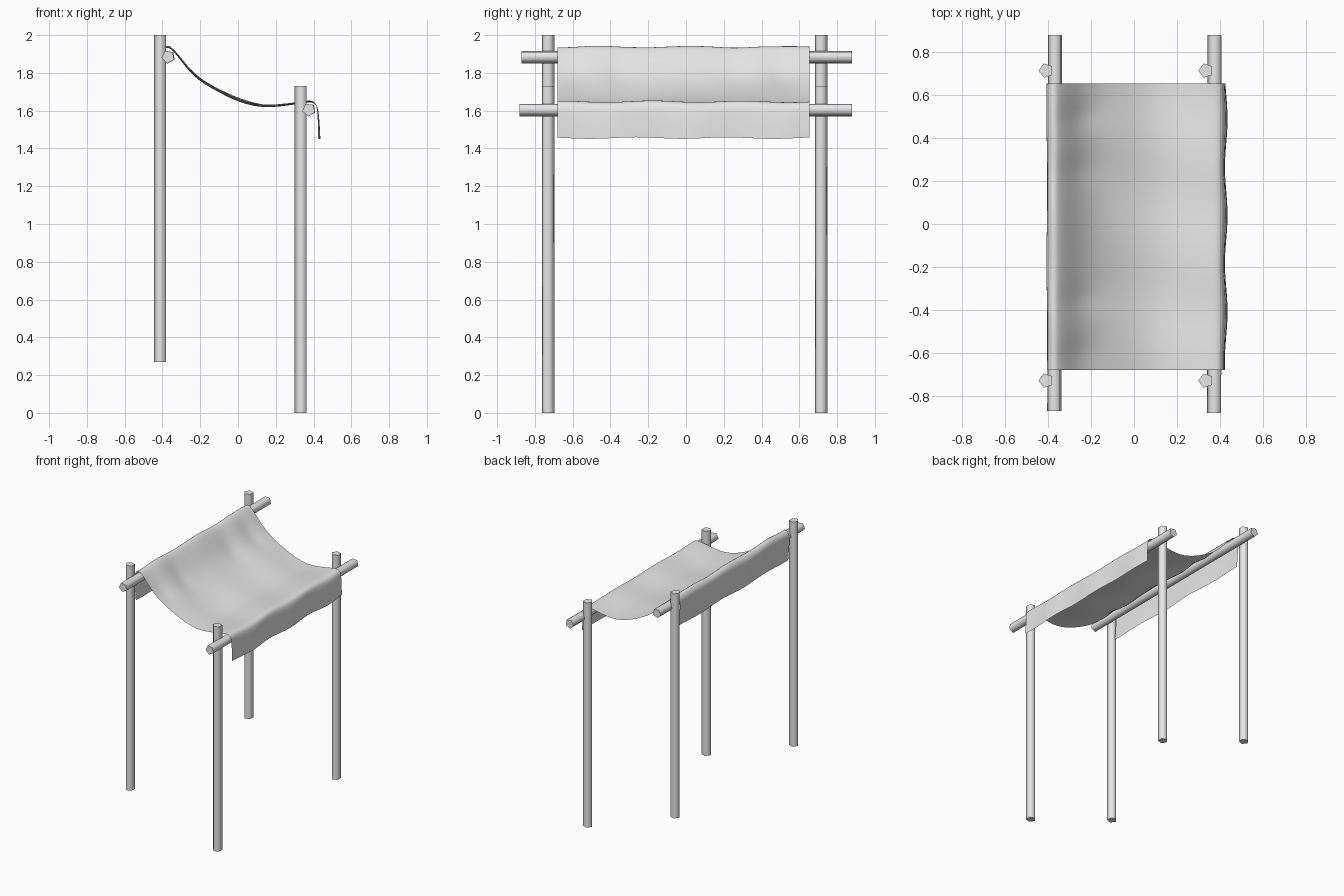
import bpy, bmesh, math
from mathutils import Vector, Matrix

cube = bpy.data.objects.get("Cube")
if cube:
    bpy.data.objects.remove(cube, do_unlink=True)

# Single plain grey material
grey = bpy.data.materials.new("plain_grey")
grey.use_nodes = True
grey.diffuse_color = (0.8, 0.8, 0.8, 1)
grey.node_tree.nodes["Principled BSDF"].inputs["Base Color"].default_value = (0.8, 0.8, 0.8, 1)


def finish(name, bm, angle):
    mesh = bpy.data.meshes.new(name)
    bm.to_mesh(mesh)
    bm.free()
    mesh.materials.append(grey)
    for poly in mesh.polygons:
        poly.use_smooth = True
    mesh.set_sharp_from_angle(angle=math.radians(angle))
    obj = bpy.data.objects.new(name, mesh)
    bpy.context.collection.objects.link(obj)
    return obj


def pole(name, start, end, first_corner):
    """Five-sided pole; first_corner points from the axis to one corner."""
    start, end = Vector(start), Vector(end)
    axis = (end - start).normalized()
    corner = Vector(first_corner).normalized() * 0.035
    bm = bmesh.new()
    rings = []
    for point in (start, end):
        rings.append([bm.verts.new(point + Matrix.Rotation(i * math.tau / 5, 3, axis) @ corner)
                      for i in range(5)])
    for i in range(5):
        j = (i + 1) % 5
        bm.faces.new((rings[0][i], rings[0][j], rings[1][j], rings[1][i]))
    bm.faces.new(rings[0][::-1])
    bm.faces.new(rings[1])
    bmesh.ops.recalc_face_normals(bm, faces=bm.faces)
    return finish(name, bm, 80)


# Four upright posts: the high pair and the low pair
for side, x, bottom, top in (("high", -0.41, 0.27, 2.0), ("low", 0.335, 0, 1.73)):
    for end, y in (("front", -0.73), ("back", 0.715)):
        pole(f"{side}_{end}_post", (x, y, bottom), (x, y, top), (-1, 0, 0))

# Two crossbars carrying the cloth
pole("high_crossbar", (-0.37, -0.872, 1.885), (-0.367, 0.88, 1.885), (-1, 0, -0.18))
pole("low_crossbar", (0.375, -0.882, 1.605), (0.377, 0.88, 1.605), (-1, 0, -0.18))

# Draped cloth: profile across, from the high flap to the low flap
profile = [Vector((x, 0, z)) for x, z in (
    (-0.395, 1.71), (-0.402, 1.80), (-0.406, 1.89), (-0.392, 1.928), (-0.366, 1.938),
    (-0.325, 1.903), (-0.24, 1.805), (-0.14, 1.728), (0, 1.66), (0.13, 1.627),
    (0.25, 1.632), (0.34, 1.645), (0.392, 1.647), (0.418, 1.62), (0.427, 1.54), (0.43, 1.455))]


def smooth_path(points, steps):
    path = []
    for i in range(len(points) - 1):
        a, b, c, d = (points[max(0, min(len(points) - 1, i + k))] for k in (-1, 0, 1, 2))
        for s in range(steps):
            t = s / steps
            path.append(0.5 * (2 * b + (c - a) * t + (2 * a - 5 * b + 4 * c - d) * t ** 2
                               + (3 * b - a - 3 * c + d) * t ** 3))
    return path + [points[-1]]


def bump(v, centre, width):
    return math.exp(-((v - centre) / width) ** 2)


path = smooth_path(profile, 3)
columns = 48
bm = bmesh.new()
grid = []
for k, p in enumerate(path):
    row = []
    t = k / (len(path) - 1)
    for c in range(columns + 1):
        y = -0.68 + 1.335 * c / columns
        x, z = p.x, p.z
        # creases running down from the high bar
        for yc, depth in ((0.5, 0.016), (0.25, 0.01), (-0.35, 0.012), (-0.6, 0.012)):
            z -= depth * bump(y, yc, 0.07) * bump(x, -0.25, 0.09)
        # gentle ripples in the sag, on the bars and on the flaps
        z += 0.006 * math.sin(y * 5 + 6 * x) * bump(x, 0, 0.25)
        z += 0.004 * math.sin(y * 13 + t * 5)
        if t > 0.75:
            x += 0.006 * math.sin(y * 14 + 1) * (t - 0.75) * 4
        if t < 0.2:
            x += 0.004 * math.sin(y * 9) * (0.2 - t) * 5
        row.append(bm.verts.new((x, y, z)))
    grid.append(row)
for r in range(len(grid) - 1):
    for c in range(columns):
        bm.faces.new((grid[r][c], grid[r + 1][c], grid[r + 1][c + 1], grid[r][c + 1]))
bmesh.ops.recalc_face_normals(bm, faces=bm.faces)
bm.normal_update()
if grid[len(grid) // 2][columns // 2].normal.z < 0:
    bmesh.ops.reverse_faces(bm, faces=bm.faces)
finish("draped_cloth", bm, 60)
